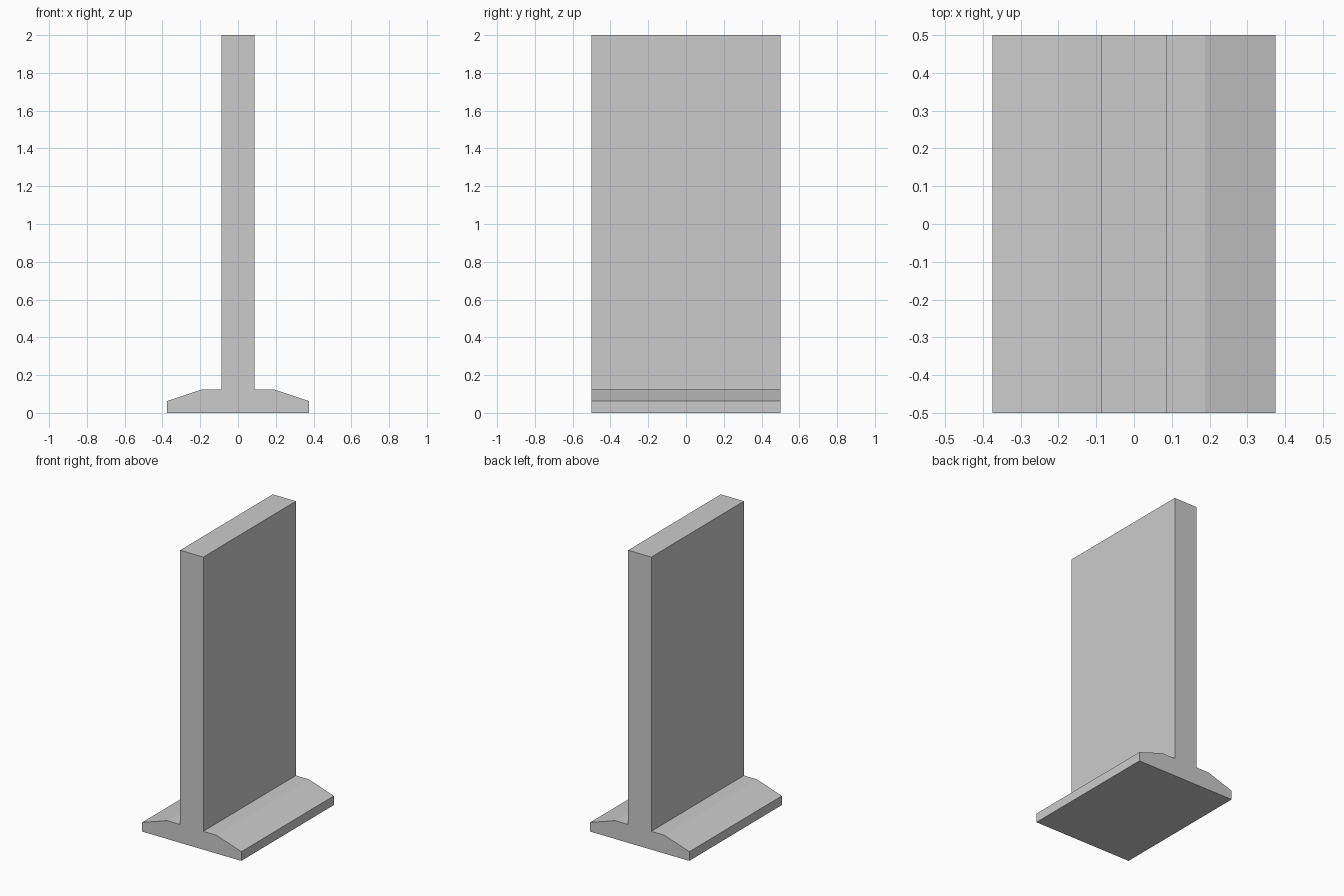
import bpy, bmesh

if "Cube" in bpy.data.objects:
    bpy.data.objects.remove(bpy.data.objects["Cube"])

# Right half of the wall's cross-section (x, z), from base to top
half = [(0.375, 0.0), (0.375, 0.0625), (0.1875, 0.125), (0.0875, 0.125), (0.0875, 2.0)]
profile = half + [(-x, z) for x, z in reversed(half)]

# Extrude the mirrored profile along the wall's length
bm = bmesh.new()
face = bm.faces.new([bm.verts.new((x, -0.5, z)) for x, z in profile])
ext = bmesh.ops.extrude_face_region(bm, geom=[face], use_keep_orig=True)
bmesh.ops.translate(bm, vec=(0, 1, 0),
                    verts=[g for g in ext["geom"] if isinstance(g, bmesh.types.BMVert)])
bmesh.ops.recalc_face_normals(bm, faces=bm.faces)

# Flat-shaded barrier wall with its sloped footing
mesh = bpy.data.meshes.new("barrier_wall")
bm.to_mesh(mesh)
bm.free()
bpy.context.collection.objects.link(bpy.data.objects.new("barrier_wall", mesh))
